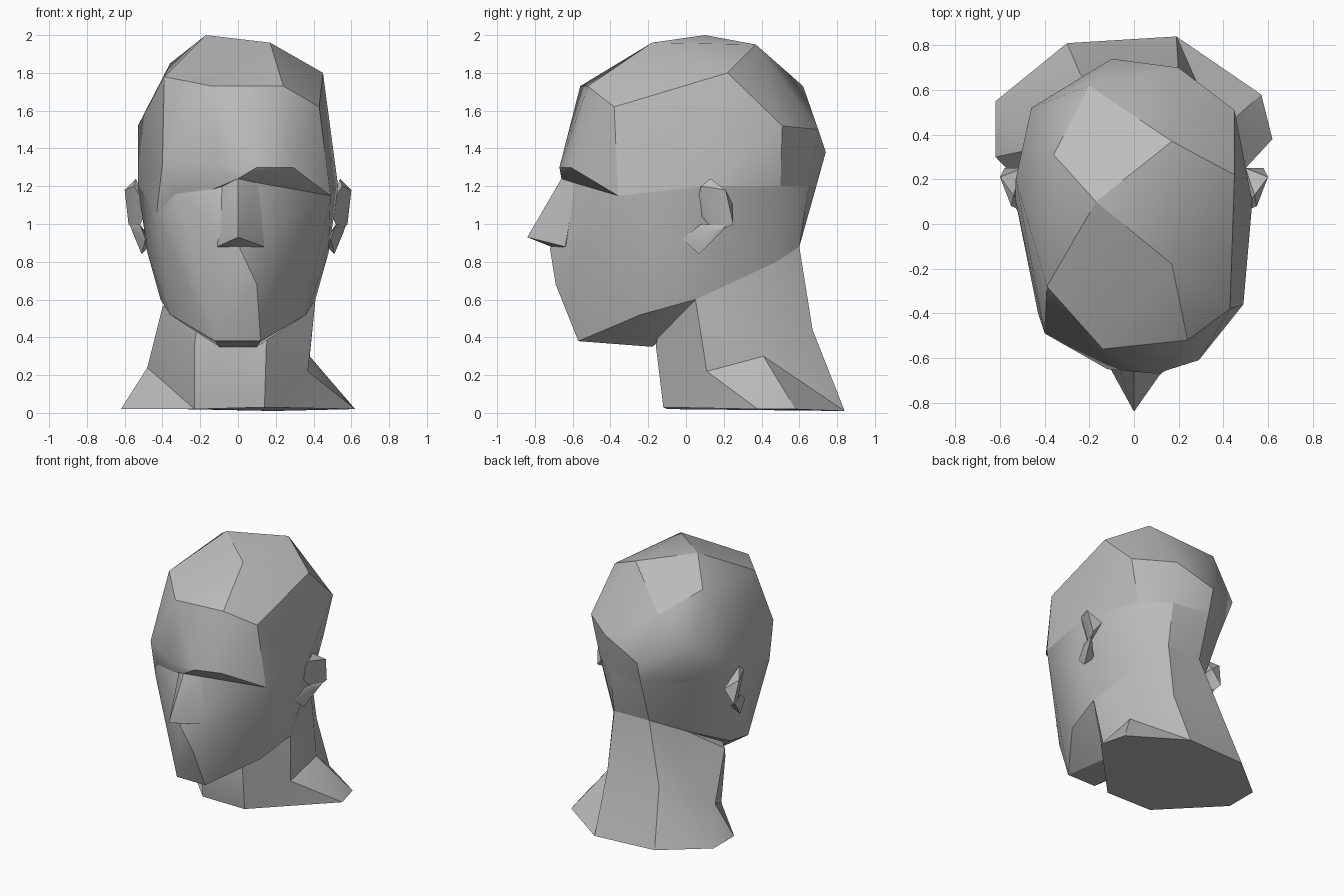
import bpy
import bmesh
import math

if "Cube" in bpy.data.objects:
    bpy.data.objects.remove(bpy.data.objects["Cube"], do_unlink=True)

# Single clay colour
CLAY = (0.5, 0.5, 0.5, 1.0)
clay = bpy.data.materials.new("grey clay")
clay.use_nodes = True
clay.diffuse_color = CLAY
clay.node_tree.nodes["Principled BSDF"].inputs["Base Color"].default_value = CLAY


def finish(name, bm):
    """Turn a bmesh into a shaded, coloured object."""
    bmesh.ops.recalc_face_normals(bm, faces=bm.faces[:])
    mesh = bpy.data.meshes.new(name)
    bm.to_mesh(mesh)
    bm.free()
    mesh.materials.append(clay)
    part = bpy.data.objects.new(name, mesh)
    bpy.context.collection.objects.link(part)
    bpy.ops.object.select_all(action="DESELECT")
    part.select_set(True)
    bpy.context.view_layer.objects.active = part
    bpy.ops.object.shade_smooth_by_angle(angle=math.radians(30))
    return part


def hull(name, points):
    """Faceted solid wrapped around a few corner points."""
    bm = bmesh.new()
    for point in points:
        bm.verts.new(point)
    result = bmesh.ops.convex_hull(bm, input=bm.verts[:])
    spare = [v for v in result["geom_interior"] if isinstance(v, bmesh.types.BMVert)]
    bmesh.ops.delete(bm, geom=spare, context="VERTS")
    return finish(name, bm)


def loft(name, rings):
    """Skin a stack of rings and cap both ends."""
    bm = bmesh.new()
    loops = [[bm.verts.new(point) for point in ring] for ring in rings]
    for low, high in zip(loops, loops[1:]):
        for i in range(len(low)):
            j = (i + 1) % len(low)
            bm.faces.new((low[i], low[j], high[j], high[i]))
    bm.faces.new(reversed(loops[0]))
    bm.faces.new(loops[-1])
    bmesh.ops.triangulate(bm, faces=bm.faces[:])
    return finish(name, bm)


def mirrored(points):
    """Add the other half of a symmetric set of points."""
    return points + [(-x, y, z) for x, y, z in points]


# Belt of corners shared by the cranium and the face
eye_line = [(-.33, -.5, 1.16), (-.08, -.59, 1.23), (.1, -.59, 1.23),
            (.49, -.36, 1.15), (-.43, -.4, 1.06)]
side_line = [(.53, .1, 1.2), (-.53, .1, 1.2), (.38, .5, 1.2),
             (-.38, .45, 1.2), (.19, .65, 1.2), (-.1, .69, 1.2)]

# Cranium: slightly lopsided crown, forehead, brow and back
crown = [(-.17, .1, 2), (.17, .37, 1.95), (.17, -.18, 1.96),
         (-.36, .31, 1.85), (-.2, .62, 1.73), (.45, .22, 1.8)]
forehead = [(-.39, -.28, 1.78), (-.14, -.56, 1.73),
            (.24, -.52, 1.73), (.43, -.38, 1.62)]
brow = [(-.4, -.49, 1.32), (-.12, -.65, 1.3), (.1, -.67, 1.3),
        (.29, -.61, 1.3), (0, -.66, 1.24)]
back = [(-.53, .2, 1.52), (-.46, .52, 1.5), (-.1, .74, 1.38),
        (.2, .7, 1.5), (.45, .51, 1.52)]
hull("cranium", crown + forehead + brow + back + eye_line + side_line)

# Face: cheeks, mouth, chin, jaw and the hollow behind the jaw
cheeks = mirrored([(.39, -.44, 1.02), (.48, 0, .85)])
mouth = [(.01, -.72, .87), (.1, -.69, .68)]
jaw = mirrored([(.12, -.57, .38), (.36, -.24, .52), (.1, -.18, .35), (.41, .05, .6)])
hollow = [(.28, .48, .8), (-.25, .34, .74), (.19, .6, .88), (-.1, .59, .88)]
hull("face", eye_line + side_line + cheeks + mouth + jaw + hollow)

# Nose wedge
hull("nose", [(0, -.66, 1.24), (.11, -.58, 1.22), (-.09, -.58, 1.22), (0, -.84, .93),
              (.14, -.64, .88), (-.11, -.64, .88), (.01, -.69, .87), (0, -.5, 1)])

# Neck flaring out to the shoulders
base = [(-.23, -.1, .02), (.14, -.12, .03), (.62, .38, .02), (.57, .58, .02),
        (.19, .84, .01), (-.3, .81, .02), (-.62, .55, .02), (-.62, .3, .02)]
collar = [(-.23, -.15, .36), (.15, -.16, .36), (.37, .11, .22), (.38, .41, .3),
          (.2, .67, .44), (-.24, .67, .44), (-.28, .5, .5), (-.48, .33, .24)]
nape = [(-.2, -.1, .6), (.2, -.1, .6), (.41, .05, .6), (.28, .48, .8),
        (.19, .6, .88), (-.1, .59, .88), (-.25, .34, .74), (-.4, .1, .56)]
loft("neck", [base, collar, nape])

# Ears: a flared shell and a lobe on each side
shell = [(.54, .13, 1.24), (.6, .21, 1.18), (.58, .25, 1), (.5, .25, 1.1),
         (.55, .08, 1.2), (.54, .16, .95), (.48, .05, 1.08)]
lobe = [(.51, .07, .84), (.56, .15, .96), (.49, -.02, .92),
        (.52, .08, 1), (.57, .22, .99), (.45, .1, .9)]
for side, label in ((1, "left"), (-1, "right")):
    for part, points in (("ear_shell", shell), ("ear_lobe", lobe)):
        hull(label + "_" + part, [(side * x, y, z) for x, y, z in points])
